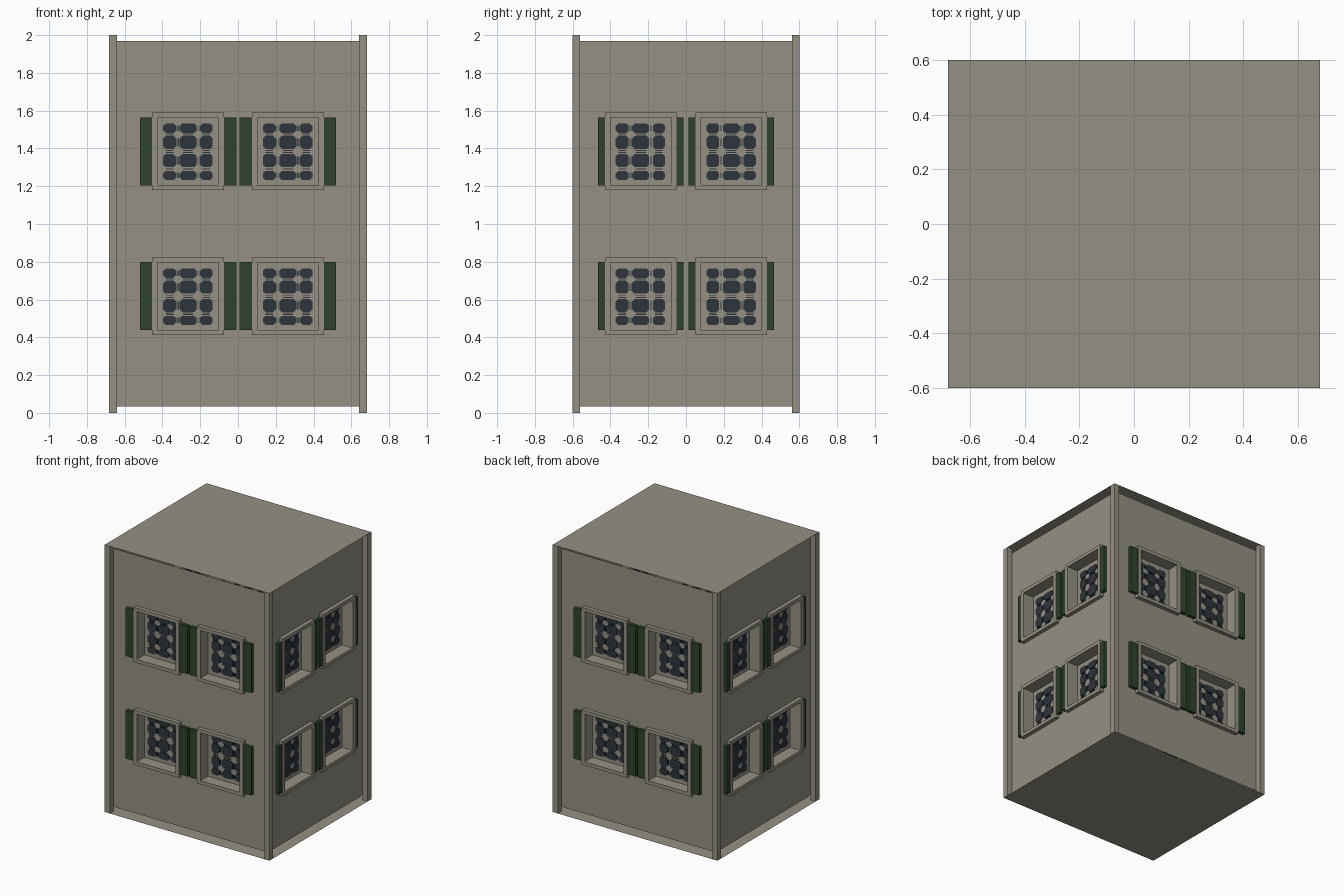
import bpy, bmesh, math
from mathutils import Matrix, Vector

if "Cube" in bpy.data.objects:
    bpy.data.objects.remove(bpy.data.objects["Cube"])


def material(name, rgb):
    m = bpy.data.materials.new(name)
    m.diffuse_color = (*rgb, 1)
    m.use_nodes = True
    m.node_tree.nodes["Principled BSDF"].inputs["Base Color"].default_value = m.diffuse_color
    return m


STONE = material("warm grey stone", (0.30, 0.28, 0.23))
GREEN = material("dark green paint", (0.026, 0.054, 0.026))
GLASS = material("dark blue glass", (0.027, 0.035, 0.045))

HX, HY, HT = 0.682, 0.602, 2.0      # overall half sizes and height
POST = 0.042                        # corner post width, also wall recess
WZ = (0.618, 1.385)                 # window row centres
FW, FH = 0.19, 0.205                # frame outer half size
OW, OH = 0.161, 0.179               # opening half size
OUT, BACK = 0.03, -0.06             # frame projection, pane depth


def finish(bm, name, mat, matrix=Matrix()):
    me = bpy.data.meshes.new(name)
    bm.to_mesh(me)
    bm.free()
    me.materials.append(mat)
    ob = bpy.data.objects.new(name, me)
    ob.matrix_world = matrix
    bpy.context.collection.objects.link(ob)
    return ob


def add_box(bm, lo, hi):
    lo, hi = Vector(lo), Vector(hi)
    size = hi - lo
    bmesh.ops.create_cube(bm, size=1, matrix=Matrix.Translation((lo + hi) / 2)
                          @ Matrix.Diagonal((*size, 1)))


def add_prism(bm, pts, y0, y1):
    """Extrude an (x, z) outline, counter-clockwise from the front, y0 (front) to y1."""
    f = [bm.verts.new((x, y0, z)) for x, z in pts]
    b = [bm.verts.new((x, y1, z)) for x, z in pts]
    bm.faces.new(f)
    bm.faces.new(b[::-1])
    for i in range(len(f)):
        j = (i + 1) % len(f)
        bm.faces.new((f[j], f[i], b[i], b[j]))


def rect(cx, cz, w, h):
    return [(cx - w, cz - h), (cx + w, cz - h), (cx + w, cz + h), (cx - w, cz + h)]


def octagon(cx, cz, w, h, c=0.013):
    return [(cx - w + c, cz - h), (cx + w - c, cz - h), (cx + w, cz - h + c), (cx + w, cz + h - c),
            (cx + w - c, cz + h), (cx - w + c, cz + h), (cx - w, cz + h - c), (cx - w, cz - h + c)]


def wall(name, half, cu, mtx):
    """Thin wall sheet with four window openings."""
    bm = bmesh.new()
    us = [-half, -cu - OW, -cu + OW, cu - OW, cu + OW, half]
    zs = [0.035, WZ[0] - OH, WZ[0] + OH, WZ[1] - OH, WZ[1] + OH, 1.968]
    grid = [[bm.verts.new((u, 0, z)) for u in us] for z in zs]
    for r in range(5):
        for c in range(5):
            if not (r % 2 and c % 2):
                bm.faces.new((grid[r][c], grid[r][c + 1], grid[r + 1][c + 1], grid[r + 1][c]))
    finish(bm, name, STONE, mtx)


def window_frame(name, cu, cz, mtx):
    """Raised surround, deep reveal and back panel."""
    bm = bmesh.new()
    prev = None
    for w, h, out in ((FW, FH, 0), (FW, FH, OUT), (OW, OH, OUT), (OW, OH, BACK)):
        cur = [bm.verts.new((x, -out, z)) for x, z in rect(cu, cz, w, h)]
        if prev:
            for i in range(4):
                j = (i + 1) % 4
                bm.faces.new((prev[i], prev[j], cur[j], cur[i]))
        prev = cur
    bm.faces.new(prev)
    finish(bm, name, STONE, mtx)


COLS = ((-0.098, 0.034), (0.0, 0.045), (0.097, 0.033))
ROWS = ((-0.128, 0.024), (-0.049, 0.034), (0.047, 0.034), (0.122, 0.025))


def gap_lines(spans):
    """Two thin line centres in every gap between neighbouring panes."""
    for (a, ha), (b, hb) in zip(spans, spans[1:]):
        lo, hi = a + ha, b - hb
        for t in (0.3, 0.7):
            yield lo + (hi - lo) * t


def window_panes(name, cu, cz, mtx):
    """Chamfered panes joined by fine glass lines, showing on both sides."""
    bm = bmesh.new()
    y0, y1 = -BACK - 0.004, -BACK + 0.004
    for x, w in COLS:
        for z, h in ROWS:
            add_prism(bm, octagon(cu + x, cz + z, w, h), y0, y1)
    for x in gap_lines(COLS):
        for z, h in ROWS:
            add_prism(bm, rect(cu + x, cz + z, 0.002, h * 0.6), y0, y1)
    for z in gap_lines(ROWS):
        for x, w in COLS:
            add_prism(bm, rect(cu + x, cz + z, w * 0.6, 0.002), y0, y1)
    finish(bm, name, GLASS, mtx)


def shutters(name, cu, cz, width, mtx):
    bm = bmesh.new()
    for s in (-1, 1):
        a, b = sorted((cu + s * FW, cu + s * (FW + width)))
        add_box(bm, (a, -0.025, cz - 0.18), (b, 0, cz + 0.18))
    finish(bm, name, GREEN, mtx)


# Four sides: each is a wall with two rows of two shuttered windows
for k, side in enumerate(("front", "right", "back", "left")):
    long_side = k % 2 == 0
    half = (HX if long_side else HY) - POST
    dist = (HY if long_side else HX) - POST
    cu, width = (0.264, 0.066) if long_side else (0.24, 0.037)
    mtx = Matrix.Rotation(k * math.pi / 2, 4, 'Z') @ Matrix.Translation((0, -dist, 0))
    wall(side + "_wall", half, cu, mtx)
    for row, cz in zip(("lower", "upper"), WZ):
        for n, u in enumerate((-cu, cu), 1):
            tag = f"{side}_{row}_{n}"
            window_frame(tag + "_window_frame", u, cz, mtx)
            window_panes(tag + "_window_panes", u, cz, mtx)
            shutters(tag + "_shutters", u, cz, width, mtx)

# Corner posts
for sx in (-1, 1):
    for sy in (-1, 1):
        bm = bmesh.new()
        x = sorted((sx * HX, sx * (HX - POST)))
        y = sorted((sy * HY, sy * (HY - POST)))
        add_box(bm, (x[0], y[0], 0), (x[1], y[1], HT))
        finish(bm, "corner_post", STONE)

# Thin roof and floor sheets
for name, z, step in (("roof_sheet", HT, 1), ("floor_sheet", 0, -1)):
    bm = bmesh.new()
    bm.faces.new([bm.verts.new((x, y, z)) for x, y in rect(0, 0, HX, HY)][::step])
    finish(bm, name, STONE)
